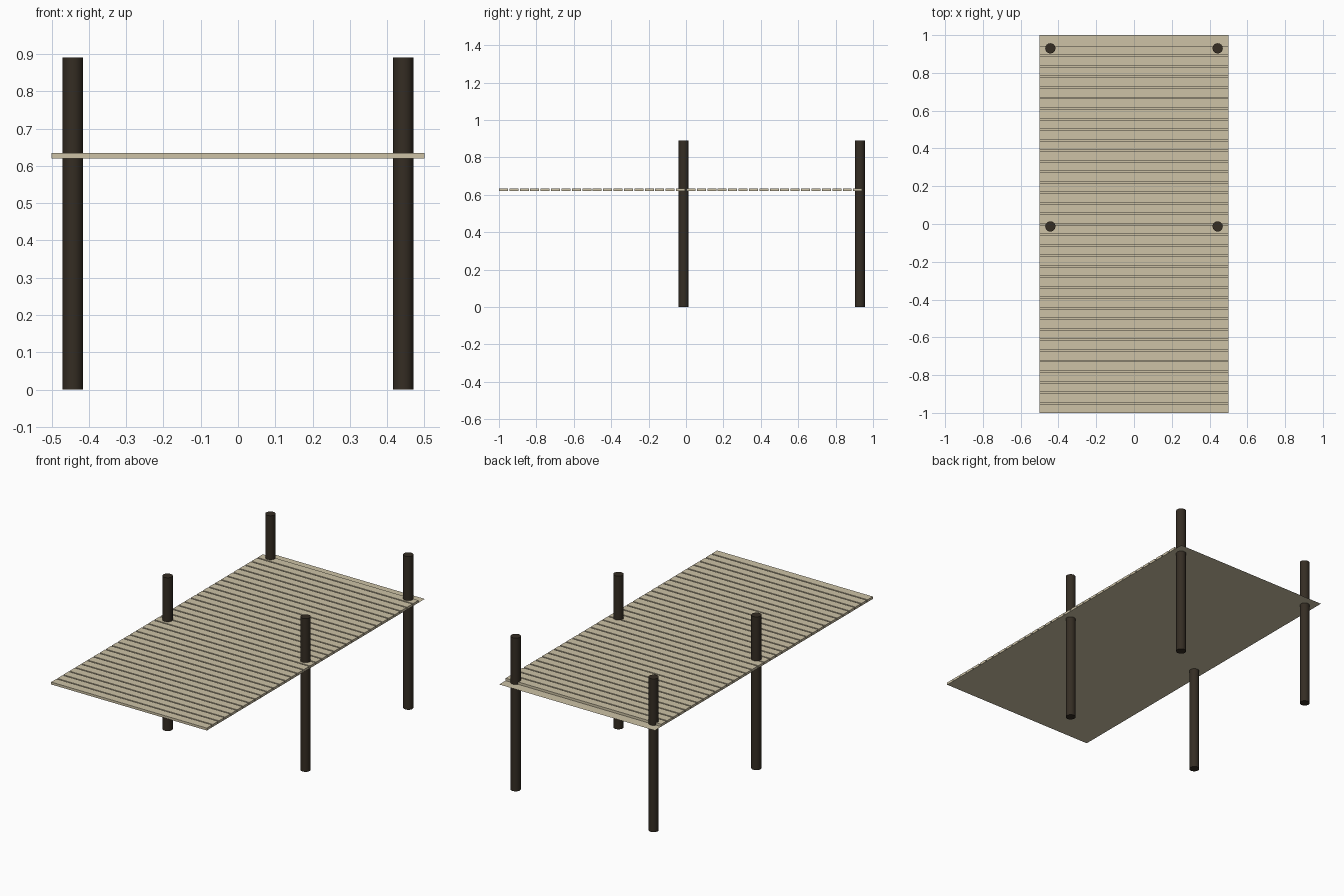
import bpy
import math

if "Cube" in bpy.data.objects:
    bpy.data.objects.remove(bpy.data.objects["Cube"])

def material(name, rgb):
    m = bpy.data.materials.new(name)
    m.diffuse_color = (*rgb, 1)
    m.use_nodes = True
    m.node_tree.nodes["Principled BSDF"].inputs["Base Color"].default_value = m.diffuse_color
    return m

pale_wood = material("pale_wood", (0.61, 0.54, 0.38))
dark_wood = material("dark_wood", (0.035, 0.026, 0.017))

DECK_Z, THICK = 0.62, 0.014
COUNT, PITCH, WIDTH = 35, 0.0557, 0.048

# thin sheet under the boards
bpy.ops.mesh.primitive_plane_add(size=1, location=(0, 0, DECK_Z))
sheet = bpy.context.object
sheet.name = "deck_sheet"
sheet.scale = (1, 2, 1)
sheet.data.materials.append(pale_wood)

# row of boards with narrow gaps, starting at the front edge
bpy.ops.mesh.primitive_cube_add(size=1, location=(0, -1 + WIDTH / 2, DECK_Z + THICK / 2))
boards = bpy.context.object
boards.name = "deck_boards"
boards.scale = (1, WIDTH, THICK)
bpy.ops.object.transform_apply(location=False, rotation=False, scale=True)
boards.data.materials.append(pale_wood)
row = boards.modifiers.new("row", 'ARRAY')
row.count = COUNT
row.use_relative_offset = False
row.use_constant_offset = True
row.constant_offset_displace = (0, PITCH, 0)

# round posts passing through the deck
for row_name, y in (("middle", -0.013), ("back", 0.93)):
    for side, x in (("left", -0.443), ("right", 0.443)):
        bpy.ops.mesh.primitive_cylinder_add(vertices=32, radius=0.027, depth=0.89,
                                            location=(x, y, 0.445))
        post = bpy.context.object
        post.name = f"{row_name}_{side}_post"
        post.data.materials.append(dark_wood)
        bpy.ops.object.shade_smooth_by_angle(angle=math.radians(30))
